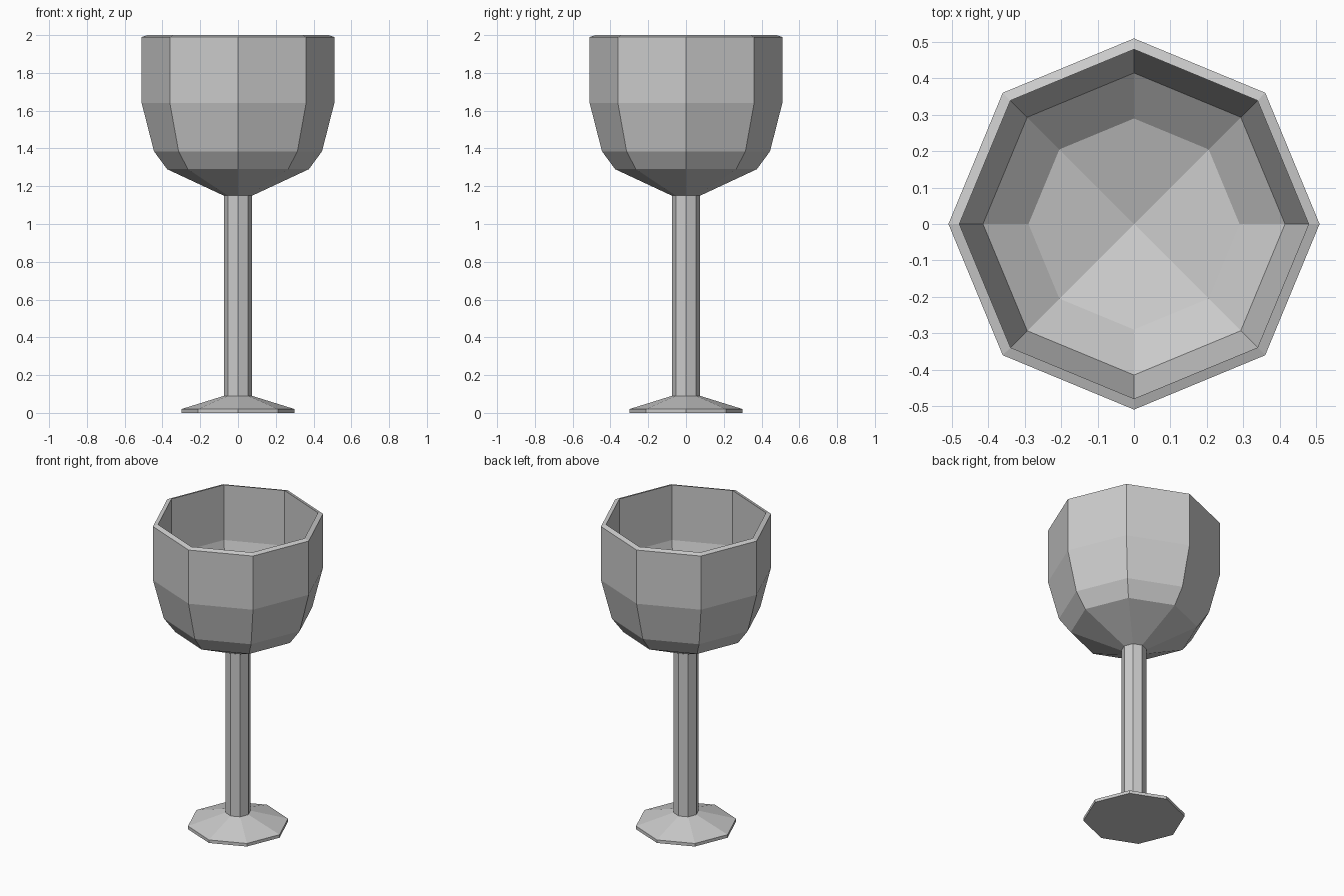
import bpy
import math

if "Cube" in bpy.data.objects:
    bpy.data.objects.remove(bpy.data.objects["Cube"])

SIDES = 8


def lathe(name, profile, start_centre=None, end_centre=None):
    """Eight-sided solid of revolution; optional caps meet at a centre height."""
    verts, faces = [], []
    for r, z in profile:
        for i in range(SIDES):
            a = 2 * math.pi * i / SIDES
            verts.append((r * math.cos(a), r * math.sin(a), z))
    for k in range(len(profile) - 1):
        for i in range(SIDES):
            j = (i + 1) % SIDES
            a, b = k * SIDES, (k + 1) * SIDES
            faces.append((a + i, a + j, b + j, b + i))
    # Caps of four quads, split along the diagonals
    for base, z, flip in ((0, start_centre, True),
                          ((len(profile) - 1) * SIDES, end_centre, False)):
        if z is None:
            continue
        c = len(verts)
        verts.append((0, 0, z))
        for i in range(1, SIDES, 2):
            f = (c, base + i, base + (i + 1) % SIDES, base + (i + 2) % SIDES)
            faces.append(f[::-1] if flip else f)
    mesh = bpy.data.meshes.new(name)
    mesh.from_pydata(verts, [], faces)
    mesh.update()
    obj = bpy.data.objects.new(name, mesh)
    bpy.context.collection.objects.link(obj)
    return obj


# Foot, stem, bowl and inner wall as one continuous profile
goblet = [
    (0.30, 0.0), (0.30, 0.02),                       # foot edge
    (0.075, 0.09), (0.075, 1.15),                    # stem
    (0.375, 1.29), (0.445, 1.385), (0.51, 1.64),     # outer bowl
    (0.51, 1.99), (0.48, 2.0),                       # sloped rim
    (0.48, 1.64), (0.415, 1.39), (0.29, 1.29),       # inner bowl
]
lathe("goblet", goblet, start_centre=0.0, end_centre=1.2)
